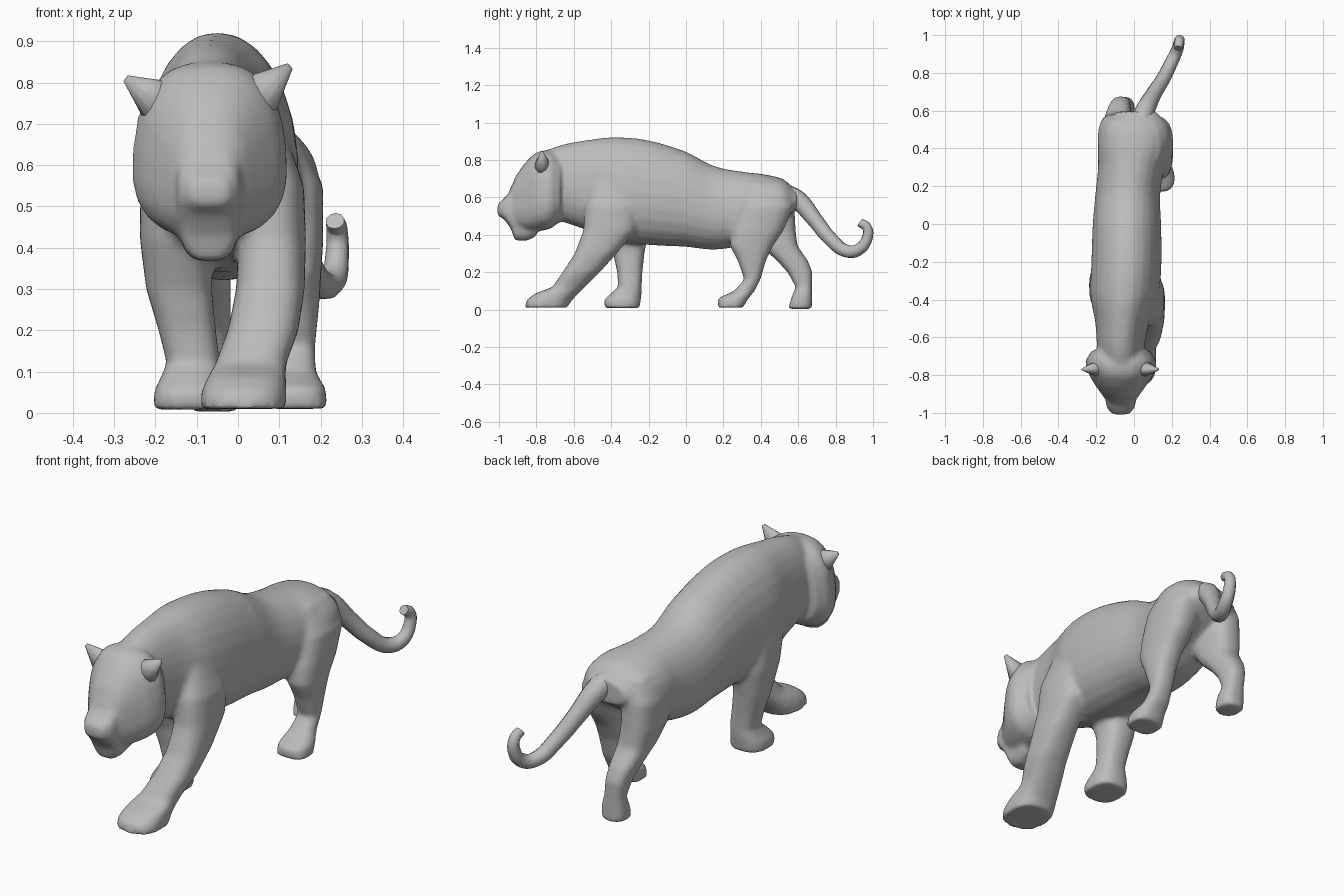
import bpy, bmesh, math
from mathutils import Vector, Matrix

if "Cube" in bpy.data.objects:
    bpy.data.objects.remove(bpy.data.objects["Cube"])

grey = bpy.data.materials.new("grey")
grey.diffuse_color = (0.5, 0.5, 0.5, 1)
grey.use_nodes = True
grey.node_tree.nodes["Principled BSDF"].inputs["Base Color"].default_value = grey.diffuse_color
SEG = 24


def sgnpow(v, e):
    return math.copysign(abs(v) ** e, v)


def spline_rows(rows, n=4):
    """Catmull-Rom in-between rows for soft outlines."""
    out = []
    for i in range(len(rows) - 1):
        q = [rows[max(i - 1, 0)], rows[i], rows[i + 1], rows[min(i + 2, len(rows) - 1)]]
        for k in range(n):
            t = k / n
            out.append([b + .5 * t * (c - a + t * (2 * a - 5 * b + 4 * c - d + t * (3 * (b - c) + d - a)))
                        for a, b, c, d in zip(*q)])
            out[-1][0] = q[1][0] + t * (q[2][0] - q[1][0])
    return out + [rows[-1]]


def loft(bm, axis, rows, power=2.3, taper=0.0, soft=False):
    """Rows: position on axis, then min/max on the two other axes (x first)."""
    rings = []
    for p, a0, a1, b0, b1 in (spline_rows(rows) if soft else rows):
        ring = []
        for i in range(SEG):
            t = 2 * math.pi * i / SEG
            u, v = sgnpow(math.cos(t), 2 / power), sgnpow(math.sin(t), 2 / power)
            a = (a0 + a1) / 2 + (a1 - a0) / 2 * u * (1 - taper * v)
            b = (b0 + b1) / 2 + (b1 - b0) / 2 * v
            ring.append(bm.verts.new((a, p, b) if axis == 'Y' else (a, b, p)))
        rings.append(ring)
    for r, s in zip(rings, rings[1:]):
        for i in range(SEG):
            j = (i + 1) % SEG
            bm.faces.new((r[i], r[j], s[j], s[i]))
    bm.faces.new(rings[0])
    bm.faces.new(rings[-1])


def finish(bm, name):
    bmesh.ops.recalc_face_normals(bm, faces=bm.faces)
    for f in bm.faces:
        f.smooth = True
    me = bpy.data.meshes.new(name)
    bm.to_mesh(me)
    bm.free()
    me.materials.append(grey)
    ob = bpy.data.objects.new(name, me)
    bpy.context.collection.objects.link(ob)
    return ob


bm = bmesh.new()
# torso and neck
loft(bm, 'Y', [
    (-.78, -.18, .04, .50, .845), (-.65, -.195, .055, .465, .885),
    (-.52, -.205, .08, .42, .908), (-.38, -.23, .13, .365, .922),
    (-.20, -.225, .145, .345, .905), (0, -.218, .143, .335, .845),
    (.15, -.205, .138, .32, .768), (.30, -.19, .16, .345, .738),
    (.42, -.19, .195, .42, .723), (.52, -.165, .18, .48, .698),
    (.595, -.09, .12, .53, .64)], 2.15, .1, True)
# head with cheek ruff
loft(bm, 'Y', [
    (-.67, -.225, .085, .47, .82), (-.73, -.255, .118, .43, .85),
    (-.80, -.235, .10, .42, .84), (-.86, -.20, .06, .42, .785),
    (-.91, -.165, .025, .44, .715), (-.945, -.135, -.005, .49, .64)], 2.6, .1, True)
# muzzle and chin
loft(bm, 'Y', [
    (-.80, -.155, .015, .39, .68), (-.86, -.145, .005, .365, .67),
    (-.915, -.142, .002, .37, .655), (-.935, -.15, .01, .43, .635),
    (-.97, -.145, .005, .48, .597), (-1.008, -.115, -.025, .505, .562)], 3.2)
# front leg stepping forward
loft(bm, 'Z', [
    (.72, 0, .10, -.48, -.28), (.55, -.02, .16, -.54, -.25),
    (.42, 0, .165, -.55, -.27), (.30, -.005, .162, -.595, -.37),
    (.20, -.025, .147, -.66, -.46), (.12, -.055, .118, -.715, -.54),
    (.085, -.075, .117, -.81, -.575), (.05, -.09, .118, -.855, -.61),
    (.01, -.09, .118, -.86, -.635)], 2.5)
# front leg standing
loft(bm, 'Z', [
    (.72, -.19, -.06, -.46, -.26), (.55, -.237, -.06, -.47, -.22),
    (.42, -.238, -.06, -.44, -.20), (.30, -.223, -.063, -.39, -.222),
    (.20, -.193, -.053, -.368, -.233), (.12, -.173, -.043, -.363, -.237),
    (.085, -.188, -.038, -.405, -.237), (.05, -.205, -.027, -.44, -.242),
    (.008, -.205, -.027, -.435, -.247)], 2.5)
# hind leg forward
loft(bm, 'Z', [
    (.68, .03, .14, .32, .53), (.55, .02, .207, .28, .575),
    (.42, .04, .207, .24, .52), (.34, .06, .202, .235, .465),
    (.26, .073, .197, .277, .427), (.16, .083, .187, .312, .398),
    (.10, .073, .189, .257, .368), (.06, .062, .213, .17, .335),
    (.01, .057, .218, .17, .305)], 2.5)
# hind leg back
loft(bm, 'Z', [
    (.66, -.15, -.02, .32, .55), (.55, -.192, -.02, .31, .58),
    (.42, -.187, -.02, .34, .587), (.34, -.168, -.017, .40, .597),
    (.26, -.147, -.017, .487, .653), (.20, -.128, -.017, .542, .676),
    (.12, -.113, -.015, .587, .674), (.07, -.118, .003, .565, .674),
    (.003, -.118, .003, .545, .674)], 2.5)
body = finish(bm, "big_cat_body")

# fuse the parts into one skin and soften the joints
rm = body.modifiers.new("fuse", 'REMESH')
rm.mode = 'VOXEL'
rm.voxel_size = .011
rm.use_smooth_shade = True
sm = body.modifiers.new("soften", 'SMOOTH')
sm.factor = .5
sm.iterations = 10

# ears
for name, base, tip in [("ear_right", (-.165, -.765, .735), (-.272, -.77, .81)),
                        ("ear_left", (.025, -.765, .745), (.126, -.77, .84))]:
    base, tip = Vector(base), Vector(tip)
    d = tip - base
    rot = d.to_track_quat('Z', 'Y').to_matrix().to_4x4()
    bm = bmesh.new()
    bmesh.ops.create_cone(bm, cap_ends=True, segments=12, radius1=.075, radius2=.009,
                          depth=d.length,
                          matrix=Matrix.Translation((base + tip) / 2) @ rot)
    for v in bm.verts:                       # flatten front to back
        v.co.y = -.77 + (v.co.y + .77) * .75
    finish(bm, name)

# tail
cu = bpy.data.curves.new("tail", 'CURVE')
cu.dimensions = '3D'
cu.bevel_depth = 1
cu.bevel_resolution = 3
cu.resolution_u = 5
cu.use_fill_caps = True
path = [(.03, .50, .625, .055), (.055, .59, .59, .053), (.105, .69, .478, .042),
        (.155, .77, .38, .038), (.20, .86, .312, .035), (.23, .925, .322, .032),
        (.24, .968, .38, .029), (.24, .967, .44, .026), (.235, .93, .465, .023)]
sp = cu.splines.new('BEZIER')
sp.bezier_points.add(len(path) - 1)
for bp, (x, y, z, r) in zip(sp.bezier_points, path):
    bp.co = (x, y, z)
    bp.radius = r
    bp.handle_left_type = bp.handle_right_type = 'AUTO'
cu.materials.append(grey)
tail = bpy.data.objects.new("tail", cu)
bpy.context.collection.objects.link(tail)
bpy.ops.object.select_all(action='DESELECT')
tail.select_set(True)
bpy.context.view_layer.objects.active = tail
bpy.ops.object.convert(target='MESH')
bpy.ops.object.shade_smooth_by_angle(angle=math.radians(50))
